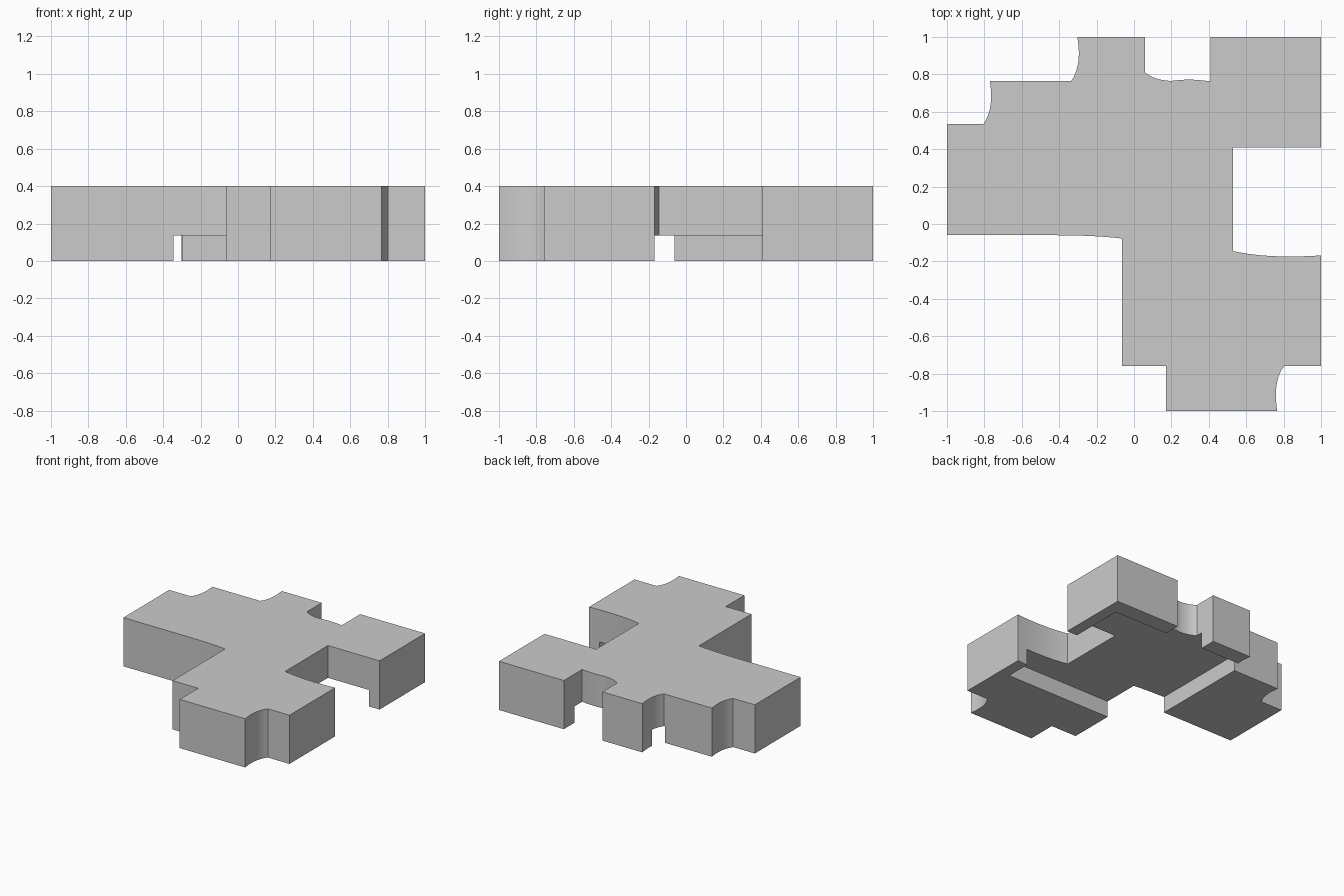
import bpy
import bmesh
from mathutils import Vector

HEIGHT = 0.4
RECESS = 0.135

default_cube = bpy.data.objects.get("Cube")
if default_cube:
    bpy.data.objects.remove(default_cube, do_unlink=True)


def bend(start, control, end, steps=10):
    """Points along a shallow curved stretch of the outline."""
    a, c, b = Vector(start), Vector(control), Vector(end)
    points = []
    for i in range(steps + 1):
        t = i / steps
        points.append(a.lerp(c, t).lerp(c.lerp(b, t), t))
    return points


def prism(name, outline, bottom, top):
    """Extrude a flat outline between two heights."""
    bm = bmesh.new()
    face = bm.faces.new([bm.verts.new((p[0], p[1], bottom)) for p in outline])
    result = bmesh.ops.extrude_face_region(bm, geom=[face])
    raised = [v for v in result["geom"] if isinstance(v, bmesh.types.BMVert)]
    bmesh.ops.translate(bm, verts=raised, vec=(0, 0, top - bottom))
    bmesh.ops.recalc_face_normals(bm, faces=bm.faces)
    mesh = bpy.data.meshes.new(name)
    bm.to_mesh(mesh)
    bm.free()
    obj = bpy.data.objects.new(name, mesh)
    bpy.context.collection.objects.link(obj)
    return obj


# Body outline, counter-clockwise from the right front corner
outline = [(-1, -0.06)]
outline += bend((-0.45, -0.06), (-0.2, -0.06), (-0.063, -0.078))
outline += [(-0.063, -0.76), (0.17, -0.76), (0.17, -1)]
outline += bend((0.766, -1), (0.74, -0.84), (0.803, -0.76))
outline += [(1, -0.76)]
outline += bend((1, -0.168), (0.72, -0.187), (0.53, -0.145))
outline += [(0.53, 0.41), (1, 0.41), (1, 1), (0.41, 1)]
outline += bend((0.41, 0.762), (0.3, 0.78), (0.2, 0.765))
outline += bend((0.2, 0.765), (0.11, 0.768), (0.06, 0.81))[1:]
outline += [(0.06, 1)]
outline += bend((-0.303, 1), (-0.277, 0.85), (-0.335, 0.765))
outline += bend((-0.771, 0.765), (-0.747, 0.62), (-0.804, 0.535))
outline += [(-1, 0.535)]
body = prism("notched_block", outline, 0, HEIGHT)

# Rectangular recess under the body
recess = [(-0.345, -0.384), (0.905, -0.384), (0.905, 0.865), (-0.345, 0.865)]
cutter = prism("recess_cutter", recess, -RECESS, RECESS)
cutter.hide_render = True
cut = body.modifiers.new("underside_recess", "BOOLEAN")
cut.operation = "DIFFERENCE"
cut.solver = "EXACT"
cut.object = cutter

bpy.ops.object.select_all(action="DESELECT")
bpy.context.view_layer.objects.active = body
body.select_set(True)
bpy.ops.object.modifier_apply(modifier=cut.name)
bpy.data.objects.remove(cutter, do_unlink=True)

# Plain grey finish
grey = bpy.data.materials.new("plain_grey")
grey.use_nodes = True
colour = (0.6, 0.6, 0.6, 1)
grey.diffuse_color = colour
grey.node_tree.nodes["Principled BSDF"].inputs["Base Color"].default_value = colour
body.data.materials.clear()
body.data.materials.append(grey)

# Smooth the curved walls, keep the corners crisp
bpy.ops.object.shade_smooth_by_angle(angle=0.4)
